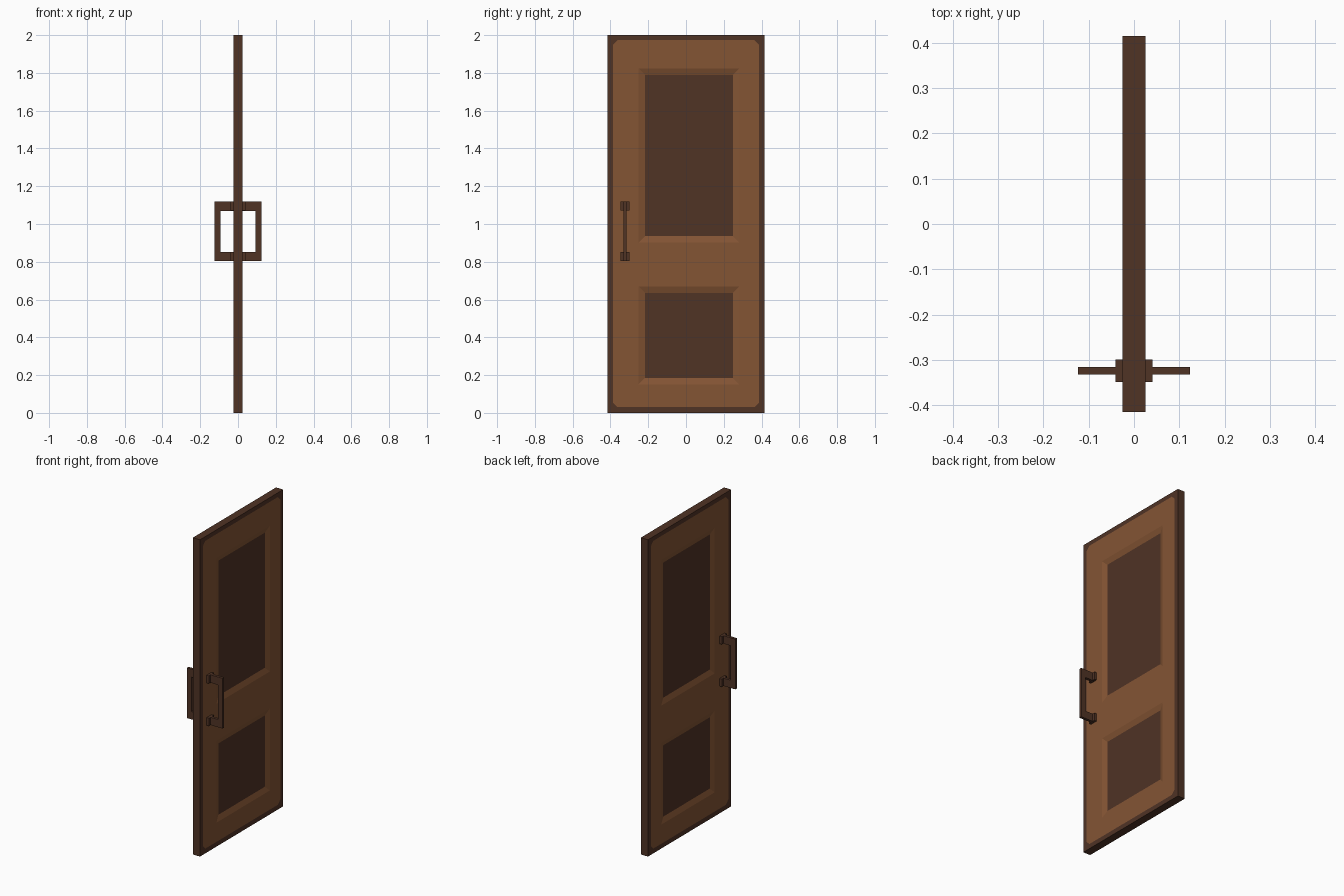
import bpy, bmesh
from mathutils import Vector

if "Cube" in bpy.data.objects:
    bpy.data.objects.remove(bpy.data.objects["Cube"])


def material(name, rgb):
    m = bpy.data.materials.new(name)
    m.diffuse_color = (*rgb, 1)
    m.use_nodes = True
    m.node_tree.nodes["Principled BSDF"].inputs["Base Color"].default_value = m.diffuse_color
    return m


DARK = material("dark walnut", (0.080, 0.033, 0.0185))
LIGHT = material("light walnut", (0.230, 0.090, 0.034))
T = 0.025  # half thickness of the door


def finish(bm, name, mats, clip=False):
    bmesh.ops.recalc_face_normals(bm, faces=bm.faces)
    me = bpy.data.meshes.new(name)
    bm.to_mesh(me)
    bm.free()
    for m in mats:
        me.materials.append(m)
    ob = bpy.data.objects.new(name, me)
    bpy.context.collection.objects.link(ob)
    mod = ob.modifiers.new("both sides", 'MIRROR')
    mod.use_axis = (True, False, False)
    mod.use_mirror_merge = clip
    return ob


def ring(bm, x, y0, y1, z0, z1, cut=0):
    if cut:
        pts = [(y0 + cut, z0), (y1 - cut, z0), (y1, z0 + cut), (y1, z1 - cut),
               (y1 - cut, z1), (y0 + cut, z1), (y0, z1 - cut), (y0, z0 + cut)]
    else:
        pts = [(y0, z0), (y1, z0), (y1, z1), (y0, z1)]
    return [bm.verts.new((x, y, z)) for y, z in pts]


def edges(bm, vs):
    out = []
    for a, b in zip(vs, vs[1:] + vs[:1]):
        out.append(bm.edges.get((a, b)) or bm.edges.new((a, b)))
    return out


def fill(bm, rings, mat):
    es = [e for r in rings for e in edges(bm, r)]
    res = bmesh.ops.triangle_fill(bm, use_beauty=True, use_dissolve=False,
                                  edges=es, normal=Vector((1, 0, 0)))
    for f in res["geom"]:
        if isinstance(f, bmesh.types.BMFace):
            f.material_index = mat


def bridge(bm, a, b, mat):
    n = len(a)
    for i in range(n):
        j = (i + 1) % n
        bm.faces.new((a[i], a[j], b[j], b[i])).material_index = mat


# Door leaf: half slab with dark rim, light face and two sunken dark panels
bm = bmesh.new()
mid = ring(bm, 0, -0.415, 0.415, 0, 2)
rim = ring(bm, T, -0.415, 0.415, 0, 2)
bridge(bm, mid, rim, 0)
face = ring(bm, T, -0.387, 0.387, 0.03, 1.973, 0.025)
fill(bm, [rim, face], 0)
holes = []
for z0, z1 in ((0.151, 0.669), (0.902, 1.823)):
    y0, y1 = -0.251, 0.282
    outer = ring(bm, T, y0, y1, z0, z1)
    s = 0.034
    inner = ring(bm, T - 0.011, y0 + s, y1 - s, z0 + s, z1 - s)
    bridge(bm, outer, inner, 1)
    bm.faces.new(inner).material_index = 0
    holes.append(outer)
fill(bm, [face] + holes, 1)
finish(bm, "door_leaf", [DARK, LIGHT], True)

# Pull handles: square C-shaped bar on each side
bm = bmesh.new()
prof = [(T, 0.803), (0.124, 0.803), (0.124, 1.12), (T, 1.12),
        (T, 1.07), (0.092, 1.07), (0.092, 0.852), (T, 0.852)]
f = bm.faces.new([bm.verts.new((x, -0.332, z)) for x, z in prof])
ext = bmesh.ops.extrude_face_region(bm, geom=[f])
bmesh.ops.translate(bm, vec=(0, 0.017, 0),
                    verts=[v for v in ext["geom"] if isinstance(v, bmesh.types.BMVert)])
finish(bm, "pull_handle", [DARK])

# Mounting plates under the handle ends
bm = bmesh.new()
for z in (0.8275, 1.095):
    back = ring(bm, T - 0.002, -0.348, -0.299, z - 0.0245, z + 0.0245)
    front = ring(bm, 0.041, -0.348, -0.299, z - 0.0245, z + 0.0245)
    bridge(bm, back, front, 0)
    bm.faces.new(front)
    bm.faces.new(back)
finish(bm, "handle_plate", [DARK])
